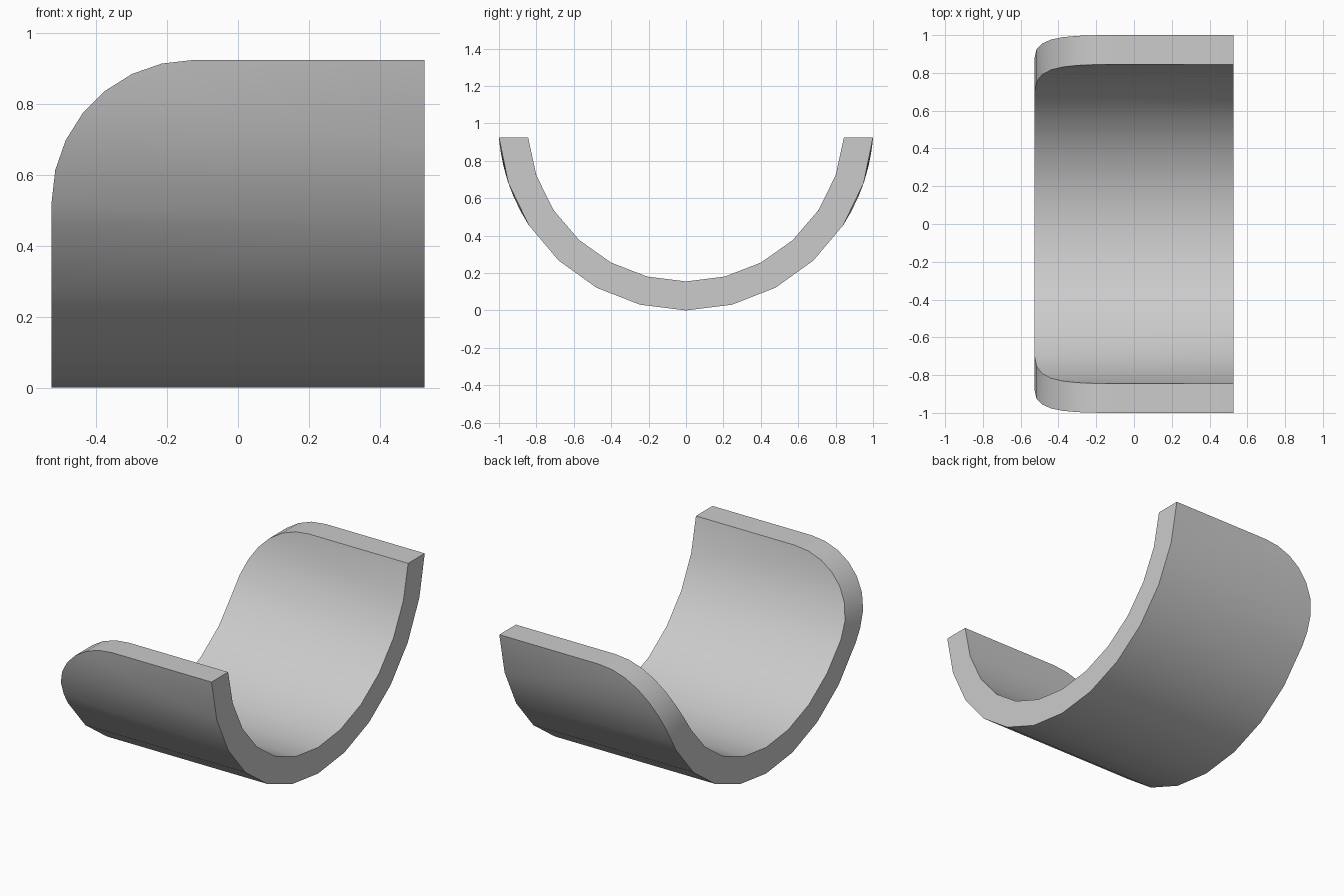
import bpy, bmesh
from math import sin, cos, acos, sqrt, pi, radians

if "Cube" in bpy.data.objects:
    bpy.data.objects.remove(bpy.data.objects["Cube"])

HALF_LEN, TOP = 0.526, 0.925      # half length along x, rim height
R_OUT, R_IN = 1.003, 0.848        # both arcs share the axis at z = R_OUT
CORNER, SEGS, CORNER_SEGS = 0.4, 6, 7

grey = bpy.data.materials.new("plain grey")
grey.use_nodes = True
grey.diffuse_color = (0.6, 0.6, 0.6, 1)
grey.node_tree.nodes["Principled BSDF"].inputs["Base Color"].default_value = (0.6, 0.6, 0.6, 1)

bm = bmesh.new()


def arc_points(radius, x):
    """Half cross-section from the bottom centre up to the rim."""
    end = acos((R_OUT - TOP) / radius)
    angles = [end * i / SEGS for i in range(SEGS + 1)]
    return [(x, radius * sin(a), R_OUT - radius * cos(a)) for a in angles]


def rounded_points(radius):
    """The same section at the other end, with its upper corner rounded."""
    start = TOP - CORNER
    pts = [p for p in arc_points(radius, -HALF_LEN) if p[2] < start - 0.01]
    for i in range(CORNER_SEGS + 1):
        a = i * pi / 2 / CORNER_SEGS
        z = start + CORNER * sin(a)
        y = sqrt(radius ** 2 - (R_OUT - z) ** 2)
        pts.append((-HALF_LEN + CORNER * (1 - cos(a)), y, z))
    return pts


def zip_rows(a, b):
    """Fill between two rising rows of vertices, using quads at equal heights."""
    i = j = 0
    while i < len(a) - 1 or j < len(b) - 1:
        za = a[i + 1].co.z if i < len(a) - 1 else 9
        zb = b[j + 1].co.z if j < len(b) - 1 else 9
        if abs(za - zb) < 0.001:
            bm.faces.new((a[i], a[i + 1], b[j + 1], b[j]))
            i, j = i + 1, j + 1
        elif za < zb:
            bm.faces.new((a[i], a[i + 1], b[j]))
            i += 1
        else:
            bm.faces.new((a[i], b[j + 1], b[j]))
            j += 1


def verts(points):
    return [bm.verts.new(p) for p in points]


# Curved walls, outside and inside
out_flat, in_flat = verts(arc_points(R_OUT, HALF_LEN)), verts(arc_points(R_IN, HALF_LEN))
out_round, in_round = verts(rounded_points(R_OUT)), verts(rounded_points(R_IN))
zip_rows(out_round, out_flat)
zip_rows(in_round, in_flat)

# Square end, rounded end and top rim
zip_rows(out_flat, in_flat)
zip_rows(out_round, in_round)
bm.faces.new((out_round[-1], out_flat[-1], in_flat[-1], in_round[-1]))
bmesh.ops.recalc_face_normals(bm, faces=bm.faces)

mesh = bpy.data.meshes.new("curved_shell")
bm.to_mesh(mesh)
bm.free()
mesh.materials.append(grey)
shell = bpy.data.objects.new("curved_shell", mesh)
bpy.context.collection.objects.link(shell)

# Smooth curves with crisp edges, mirrored front to back
bpy.context.view_layer.objects.active = shell
shell.select_set(True)
bpy.ops.object.shade_smooth_by_angle(angle=radians(30))
mirror = shell.modifiers.new("mirror", 'MIRROR')
mirror.use_axis = (False, True, False)
mirror.use_clip = True
